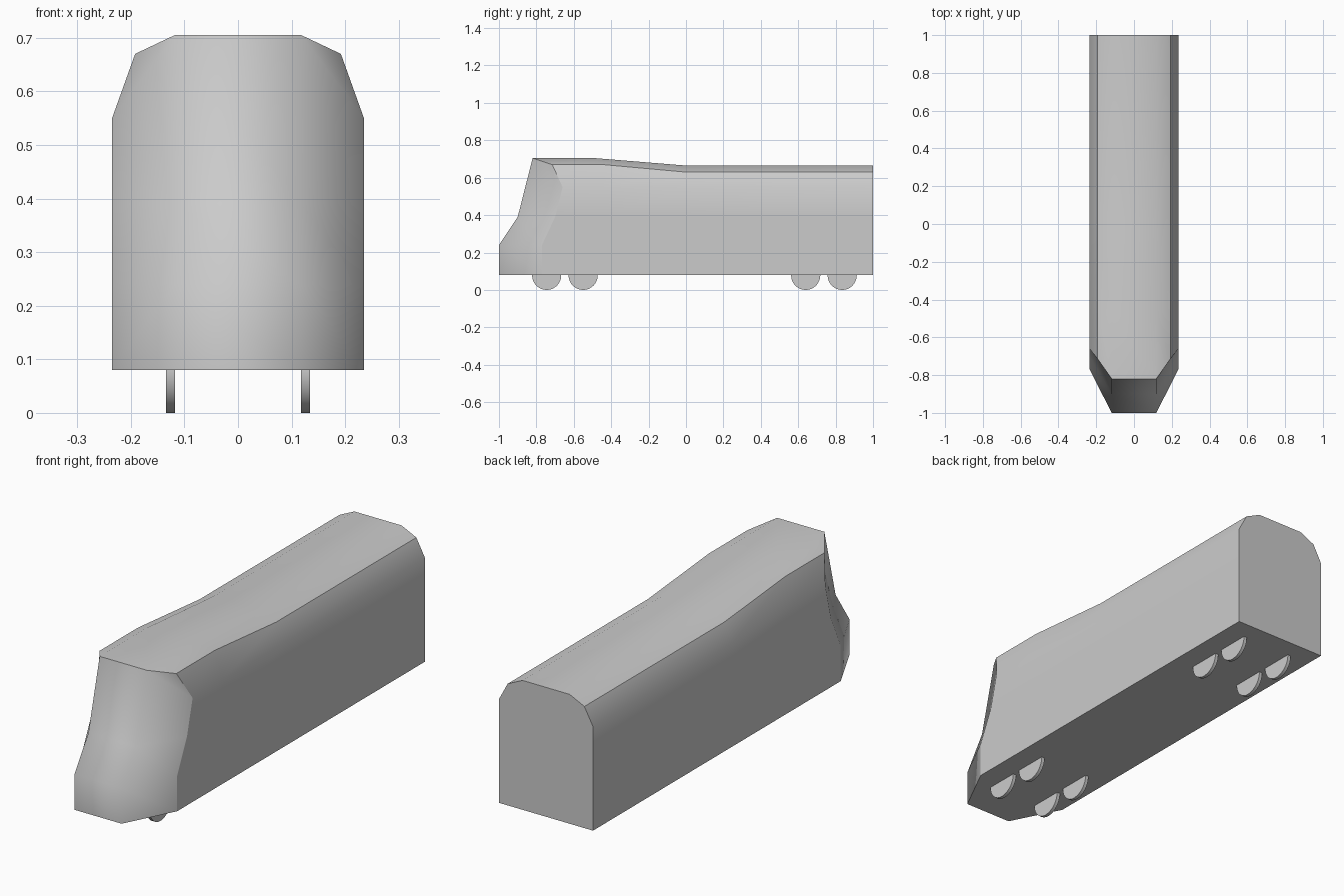
import bpy, bmesh, math

if "Cube" in bpy.data.objects:
    bpy.data.objects.remove(bpy.data.objects["Cube"])

HALF_W, ROOF_W, TOP_W = 0.235, 0.192, 0.118
FLOOR = 0.08


def right_half(y_side, z_drop, y_shoulder, y_top):
    """Right half of one cross-section, from floor up to roof."""
    levels = [FLOOR, 0.24, 0.39, 0.55]
    pts = [(HALF_W, y, z) for y, z in zip(y_side, levels)]
    pts.append((ROOF_W, y_shoulder, 0.67 - z_drop))
    pts.append((TOP_W, y_top, 0.705 - z_drop))
    return pts


def ring(bm, pts):
    """Full cross-section: right half plus its mirror image."""
    full = pts + [(-x, y, z) for x, y, z in reversed(pts)]
    return [bm.verts.new(p) for p in full]


# Body shell
bm = bmesh.new()
group = {}


def face(verts, name):
    group[bm.faces.new(verts)] = name


rings = [
    ring(bm, right_half([-0.77, -0.77, -0.70, -0.66], 0.0, -0.715, -0.82)),
    ring(bm, right_half([-0.44] * 4, 0.0, -0.44, -0.49)),
    ring(bm, right_half([0.0] * 4, 0.04, 0.0, 0.0)),
    ring(bm, right_half([1.0] * 4, 0.04, 1.0, 1.0)),
]
for a, b in zip(rings, rings[1:]):
    for i in range(11):
        name = "roof" if 4 <= i <= 6 else "side"
        face([a[i], a[i + 1], b[i + 1], b[i]], name)
face(rings[-1], "rear")

# Nose: flat centre strip and angled cheeks
nose_profile = [(-1.0, FLOOR), (-1.0, 0.24), (-0.9, 0.39)]
front = rings[0]
cols = []
for sign, outer in ((1, front[:6]), (-1, front[:5:-1])):
    inner = [bm.verts.new((sign * TOP_W, y, z)) for y, z in nose_profile]
    inner.append(outer[5])
    cols.append(inner)
    for i in range(3):
        face([outer[i], outer[i + 1], inner[i + 1], inner[i]], "front")
    face([outer[3], outer[4], inner[3]], "front")
right, left = cols
for i in range(3):
    face([right[i], right[i + 1], left[i + 1], left[i]], "front")

# Floor
right_edge = [right[0]] + [r[0] for r in rings]
left_edge = [left[0]] + [r[-1] for r in rings]
face(right_edge + left_edge[::-1], "floor")

# Smooth inside each panel group, sharp between groups
bmesh.ops.recalc_face_normals(bm, faces=bm.faces)
for f in bm.faces:
    f.smooth = True
for e in bm.edges:
    e.smooth = len({group[f] for f in e.link_faces}) == 1
mesh = bpy.data.meshes.new("body")
bm.to_mesh(mesh)
bm.free()
bpy.context.collection.objects.link(bpy.data.objects.new("body", mesh))

# Wheels: two pairs at each end
for n, y in enumerate((-0.745, -0.55, 0.64, 0.835)):
    for label, x in (("right", 0.126), ("left", -0.126)):
        bpy.ops.mesh.primitive_cylinder_add(
            vertices=32, radius=0.078, depth=0.016,
            location=(x, y, 0.078), rotation=(0, math.pi / 2, 0))
        bpy.context.object.name = f"wheel_{label}_{n + 1}"
        bpy.ops.object.shade_smooth_by_angle(angle=math.radians(35))
